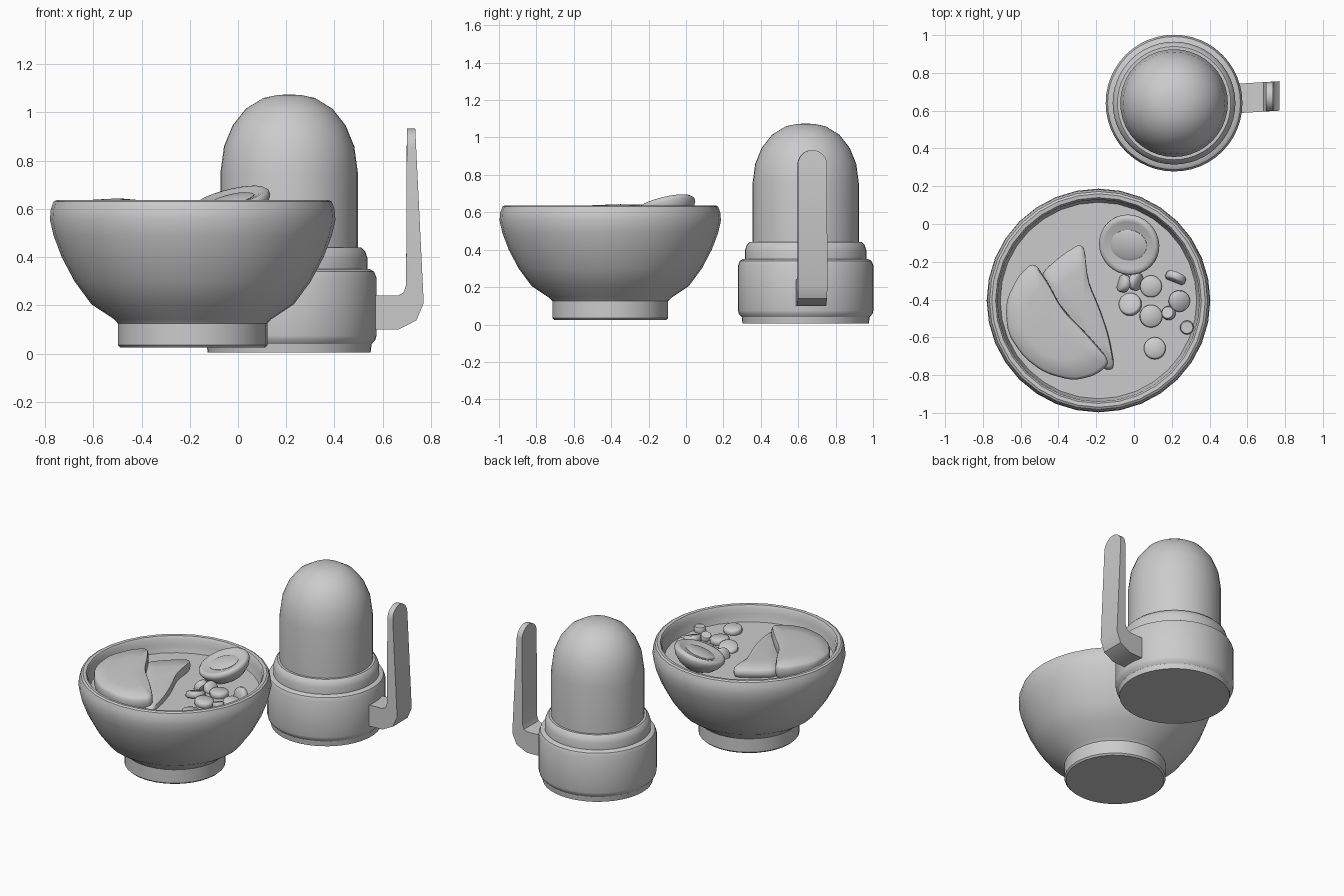
import bpy, bmesh, math
from mathutils import Matrix, Vector

cube = bpy.data.objects.get("Cube")
if cube:
    bpy.data.objects.remove(cube, do_unlink=True)

grey = bpy.data.materials.new("plain grey")
grey.use_nodes = True
GREY = (0.6, 0.6, 0.6, 1)
grey.diffuse_color = GREY
grey.node_tree.nodes["Principled BSDF"].inputs["Base Color"].default_value = GREY


def finish(bm, name, matrix=None, angle=35):
    """Turn a bmesh into a smooth shaded grey object."""
    bmesh.ops.remove_doubles(bm, verts=bm.verts, dist=1e-5)
    bmesh.ops.recalc_face_normals(bm, faces=bm.faces)
    mesh = bpy.data.meshes.new(name)
    bm.to_mesh(mesh)
    bm.free()
    mesh.materials.append(grey)
    obj = bpy.data.objects.new(name, mesh)
    bpy.context.collection.objects.link(obj)
    if matrix is not None:
        obj.matrix_world = matrix
    bpy.ops.object.select_all(action='DESELECT')
    obj.select_set(True)
    bpy.context.view_layer.objects.active = obj
    bpy.ops.object.shade_smooth_by_angle(angle=math.radians(angle))
    return obj


def lathe(name, profile, matrix, sides=32, angle=35):
    """Spin an (r, z) profile, starting and ending on the axis."""
    bm = bmesh.new()
    verts = [bm.verts.new((r, 0, z)) for r, z in profile]
    edges = [bm.edges.new(pair) for pair in zip(verts, verts[1:])]
    bmesh.ops.spin(bm, geom=verts + edges, axis=(0, 0, 1), cent=(0, 0, 0),
                   steps=sides, angle=math.tau)
    return finish(bm, name, matrix, angle)


def at(x, y, z=0.0, axis_dir=None):
    """Place at a point, optionally pointing the local z axis along a direction."""
    m = Matrix.Translation((x, y, z))
    if axis_dir:
        m = m @ Vector((0, 0, 1)).rotation_difference(Vector(axis_dir)).to_matrix().to_4x4()
    return m


# Bowl with foot and an inset rim, and the broth inside it
lathe("bowl", [(0, .025), (.3, .025), (.31, .035), (.31, .125), (.325, .142), (.42, .205),
               (.49, .3), (.543, .4), (.577, .49), (.592, .555), (.588, .6), (.577, .63),
               (.565, .637), (.545, .635), (.535, .62), (.533, .58), (.515, .51),
               (.47, .4), (.3, .25), (0, .2)], at(-.188, -.405))
lathe("broth", [(0, .53), (.523, .53), (.5, .5), (0, .5)], at(-.188, -.405))

# Flask: base, collar and dome
lathe("flask_base", [(0, .005), (.338, .005), (.342, .04), (.358, .058), (.362, .075),
                     (.362, .315), (.352, .34), (.335, .35), (0, .35)], at(.212, .64), 48)
lathe("flask_collar", [(0, .34), (.325, .34), (.325, .395), (.315, .425), (.3, .44),
                       (0, .44)], at(.212, .64), 48)
lathe("flask_dome", [(0, .43), (.285, .43), (.285, .75), (.27, .86), (.235, .945), (.18, 1.015),
                     (.107, 1.06), (.05, 1.072), (0, 1.075)], at(.212, .64), 40)


# Handle: side profile swept across its width, with a rounded upper end
def handle(center_y, half):
    bm = bmesh.new()
    rings = []
    for i in range(13):
        dy = -half * math.cos(math.pi * i / 12)
        top = .855 + math.sqrt(max(half * half - dy * dy, 0))
        outer = .77 - .035 * (top - .21) / .72
        profile = [(.53, .1), (.665, .1), (.74, .138), (.77, .21), (outer, top),
                   (.7, top), (.697, .285), (.686, .253), (.665, .242), (.53, .242)]
        rings.append([bm.verts.new((x, center_y + dy + .06 * (x - .67), z))
                      for x, z in profile])
    count = len(rings[0])
    for a, b in zip(rings, rings[1:]):
        for j in range(count):
            k = (j + 1) % count
            bm.faces.new((a[j], a[k], b[k], b[j]))
    bm.faces.new(rings[0])
    bm.faces.new(rings[-1])
    finish(bm, "flask_handle", angle=30)


handle(.672, .078)


# Meat slices: smoothed outlines with thickness, soft edges and a gentle slope
def meat_slice(name, outline, height, slope, thickness):
    pts = [Vector(p) for p in outline]
    for _ in range(2):
        pts = [a.lerp(b, t) for a, b in zip(pts, pts[1:] + pts[:1]) for t in (.2, .8)]
    middle = sum(pts, Vector((0, 0))) / len(pts)
    rings = [(.96, -thickness), (1, -thickness * .7), (1, -.028), (.985, -.012),
             (.95, -.002), (.6, .006), (.25, .008)]
    bm = bmesh.new()
    loops = []
    for scale, drop in rings:
        loop = []
        for p in pts:
            q = middle + (p - middle) * scale
            z = height + slope * (q.y - middle.y) + drop
            loop.append(bm.verts.new((q.x, q.y, z)))
        loops.append(loop)
    n = len(pts)
    for a, b in zip(loops, loops[1:]):
        for j in range(n):
            bm.faces.new((a[j], a[(j + 1) % n], b[(j + 1) % n], b[j]))
    bm.faces.new(loops[0])
    bm.faces.new(loops[-1])
    finish(bm, name, angle=50)


meat_slice("meat_slice_upper", [(-.53, -.2), (-.61, -.27), (-.68, -.41), (-.67, -.58),
                                (-.58, -.71), (-.47, -.79), (-.32, -.83), (-.2, -.8),
                                (-.12, -.73), (-.25, -.58), (-.38, -.45), (-.46, -.3)],
           .627, .05, .09)
meat_slice("meat_slice_lower", [(-.265, -.09), (-.39, -.17), (-.5, -.27), (-.42, -.4),
                                (-.27, -.58), (-.17, -.77), (-.1, -.77), (-.13, -.6),
                                (-.18, -.45), (-.245, -.3)],
           .575, .06, .06)

# Halved egg leaning on the bowl wall, with a raised yolk
tilt = (-.24, -.24, 1)
egg = at(-.028, -.112, .637, tilt)
lathe("egg_white", [(0, -.12), (.06, -.112), (.11, -.085), (.145, -.05), (.163, -.015),
                    (.161, .002), (.15, .012), (.13, .01), (.1, 0), (0, 0)], egg, 32, 50)
yolk = lathe("egg_yolk", [(0, -.02), (.1, -.01), (.098, .002), (.08, .009), (0, .014)],
             egg, 28, 50)
yolk.scale.y = .85

# Chopped onion pieces: x, y, radius, tilt direction
pieces = [(-.055, -.315, .047, (-1, .3, .5)), (.01, -.305, .047, (1, -.3, .7)),
          (.09, -.33, .058, (0, 0, 1)), (.22, -.285, .055, (-.4, -1, .25)),
          (-.02, -.425, .06, (-.2, .3, 1)), (.09, -.488, .06, (.1, 0, 1)),
          (.183, -.472, .036, (-.3, .2, 1)), (.24, -.408, .056, (.3, -.2, 1)),
          (.28, -.548, .037, (0, 0, 1)), (.11, -.658, .058, (0, .1, 1))]
for x, y, r, direction in pieces:
    lathe("onion_piece", [(0, -.022), (r * .85, -.022), (r, -.012), (r, .012), (r * .85, .02),
                          (0, .02)], at(x, y, .545, direction), 20, 50)
